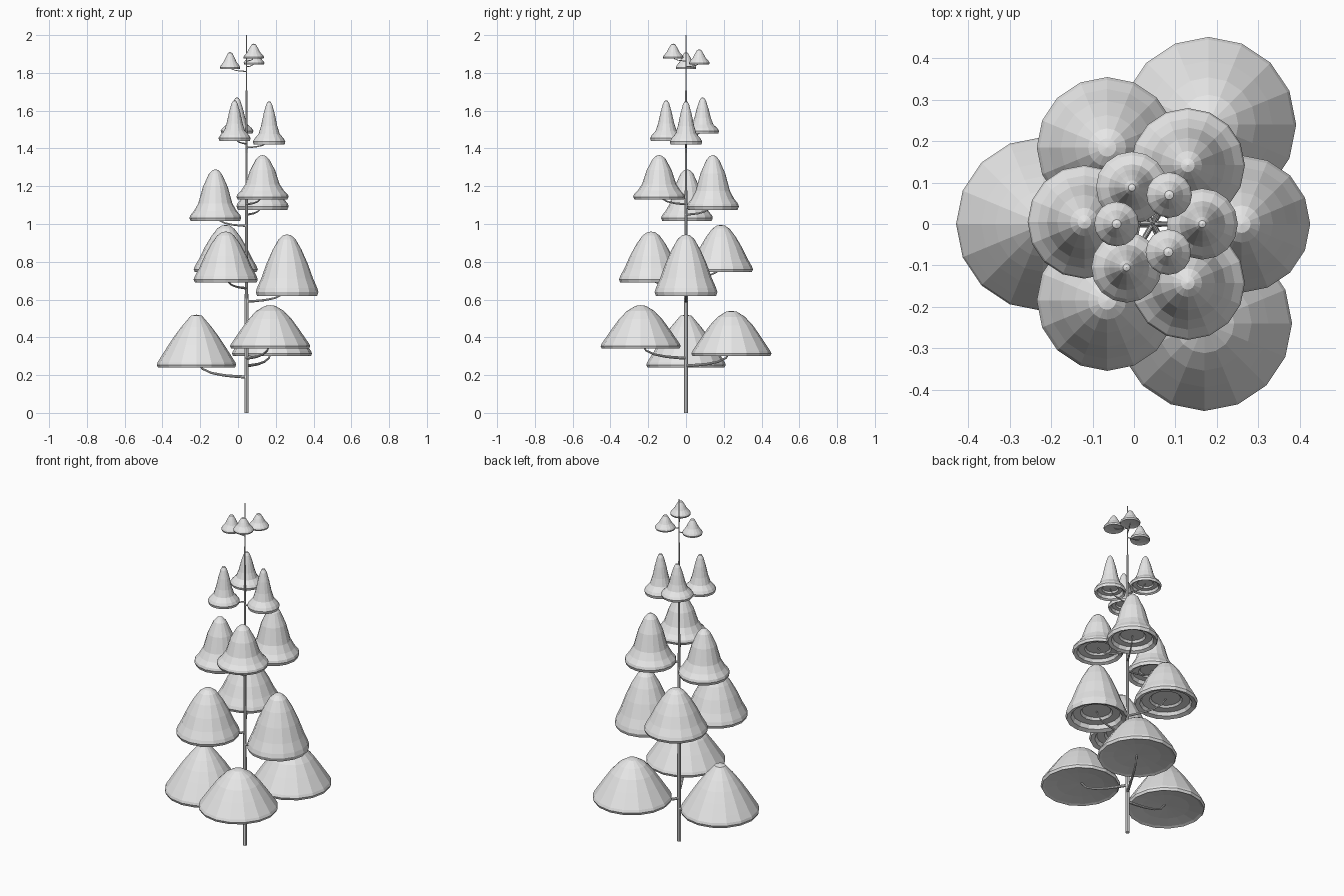
import bpy, bmesh, math
from mathutils import Vector

if "Cube" in bpy.data.objects:
    bpy.data.objects.remove(bpy.data.objects["Cube"])

TRUNK_X = 0.045
grey = bpy.data.materials.new("plain grey")
grey.diffuse_color = (0.8, 0.8, 0.8, 1)
grey.use_nodes = True
grey.node_tree.nodes["Principled BSDF"].inputs["Base Color"].default_value = grey.diffuse_color


def finish(bm, name):
    bmesh.ops.recalc_face_normals(bm, faces=bm.faces)
    me = bpy.data.meshes.new(name)
    bm.to_mesh(me)
    bm.free()
    me.materials.append(grey)
    ob = bpy.data.objects.new(name, me)
    bpy.context.collection.objects.link(ob)
    return ob


def lathe(name, profile, loc, radius, height, sides=16):
    """Closed turned shape; profile runs from top pole to bottom pole."""
    bm = bmesh.new()
    rings = []
    for r, z in profile:
        n = 1 if r == 0 else sides
        rings.append([bm.verts.new((loc[0] + r * radius * math.sin(2 * math.pi * i / sides),
                                    loc[1] + r * radius * math.cos(2 * math.pi * i / sides),
                                    loc[2] + z * height)) for i in range(n)])
    for a, b in zip(rings, rings[1:]):
        for i in range(sides):
            j = (i + 1) % sides
            quad = [a[i % len(a)], a[j % len(a)], b[j % len(b)], b[i % len(b)]]
            bm.faces.new(list(dict.fromkeys(quad)))
    return finish(bm, name)


def tube(name, points, radii, sides=8):
    """Tapered tube through points that stay in one vertical plane."""
    bm = bmesh.new()
    pts = [Vector(p) for p in points]
    d = pts[-1] - pts[0]
    side = Vector((-d.y, d.x, 0))
    side = side.normalized() if side.length > 1e-5 else Vector((0, 1, 0))
    rings = []
    for k, p in enumerate(pts):
        t = (pts[min(k + 1, len(pts) - 1)] - pts[max(k - 1, 0)]).normalized()
        up = t.cross(side)
        rings.append([bm.verts.new(p + radii[k] * (side * math.cos(2 * math.pi * i / sides)
                                                   + up * math.sin(2 * math.pi * i / sides)))
                      for i in range(sides)])
    for a, b in zip(rings, rings[1:]):
        for i in range(sides):
            j = (i + 1) % sides
            bm.faces.new((a[i], a[j], b[j], b[i]))
    bm.faces.new(rings[0])
    bm.faces.new(rings[-1])
    return finish(bm, name)


# Outer bell profiles as (radius, height) fractions, one per tier
DOME = [(0, 1), (.13, .985), (.34, .87), (.54, .68), (.73, .44), (.88, .24), (.97, .12), (1, .06), (.97, 0)]
CONE = [(0, 1), (.14, .98), (.38, .77), (.55, .6), (.71, .42), (.88, .22), (.98, .1), (1, .05), (.97, 0)]
TALL = [(0, 1), (.13, .985), (.27, .92), (.46, .75), (.66, .52), (.83, .28), (.96, .13), (1, .06), (.96, 0)]
BELL = [(0, 1), (.12, .98), (.25, .91), (.48, .66), (.66, .34), (.82, .2), (.97, .11), (1, .06), (.95, 0)]
SLIM = [(0, 1), (.1, .985), (.2, .91), (.35, .7), (.5, .43), (.65, .25), (.9, .14), (1, .07), (.95, 0)]
BUD = [(0, 1), (.2, .95), (.42, .7), (.62, .44), (.92, .2), (1, .1), (.95, 0)]

# Undersides: shallow dish, or dish with a stepped ring
DISH = [(.9, .02), (.6, .06), (0, .09)]
STEP = [(.82, .03), (.76, .1), (.52, .11), (.46, .15), (0, .15)]

# Foliage caps: tier, profile, underside, x, y, bottom z, top z, radius
CAPS = [
    (1, CONE, DISH, -.22, 0, .24, .52, .21),
    (1, DOME, DISH, .18, .24, .30, .54, .212),
    (1, DOME, DISH, .17, -.24, .34, .57, .212),
    (2, TALL, STEP, .26, 0, .62, .945, .166),
    (2, TALL, STEP, -.065, .185, .745, .995, .17),
    (2, TALL, STEP, -.065, -.185, .69, .96, .17),
    (3, BELL, STEP, -.12, .005, 1.015, 1.29, .137),
    (3, BELL, STEP, .13, .142, 1.075, 1.365, .138),
    (3, BELL, STEP, .13, -.142, 1.13, 1.365, .138),
    (4, SLIM, STEP, .165, 0, 1.42, 1.65, .086),
    (4, SLIM, STEP, -.005, .088, 1.48, 1.67, .087),
    (4, SLIM, STEP, -.018, -.105, 1.44, 1.655, .085),
    (5, BUD, DISH, -.042, 0, 1.82, 1.91, .054),
    (5, BUD, DISH, .085, .07, 1.845, 1.925, .055),
    (5, BUD, DISH, .083, -.068, 1.875, 1.955, .055),
]

# Trunk: straight tapering pole
tube("trunk", [(TRUNK_X, 0, z) for z in (0, .3, .7, 1, 1.4, 1.8, 2)],
     [.0115, .0105, .009, .0075, .0055, .0035, .002])

for n, (tier, outer, under, x, y, z0, z1, rad) in enumerate(CAPS):
    h = z1 - z0
    lathe(f"foliage_tier_{tier}_{n % 3 + 1}", outer + under, (x, y, z0), rad, h)
    # Branch: leaves the trunk flat, then curls up into the cap
    drop = (.05, .03, .025, .015, .012)[tier - 1]
    thick = (.0085, .007, .006, .0045, .003)[tier - 1]
    end = z0 + .13 * h
    path = []
    for s, f in ((0, 0), (.2, .03), (.45, .1), (.7, .25), (.88, .5), (1, 1)):
        path.append((TRUNK_X + (x - TRUNK_X) * s, y * s, z0 - drop + (end - z0 + drop) * f))
    tube(f"branch_tier_{tier}_{n % 3 + 1}", path, [thick * (1 - .1 * k) for k in range(6)])
